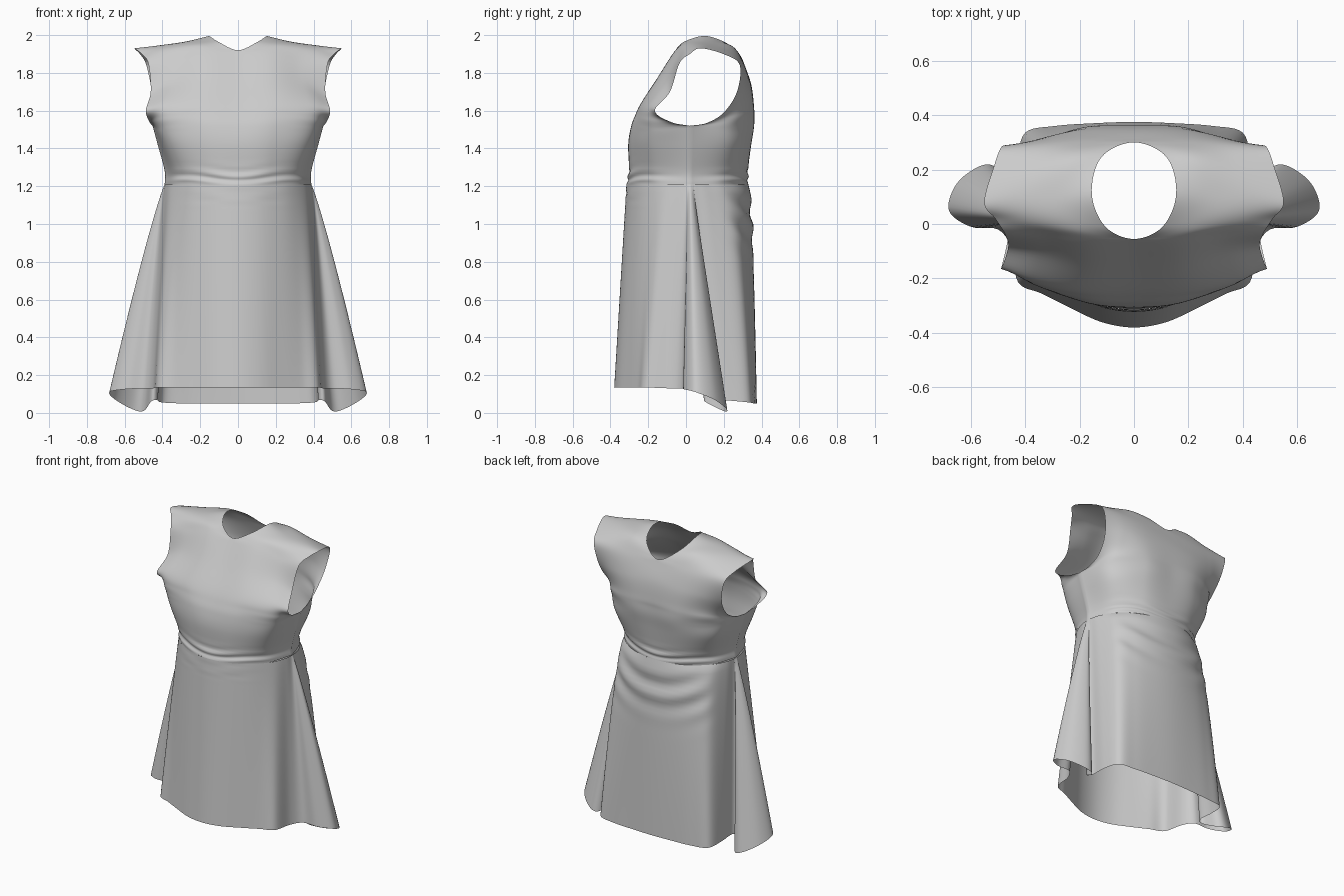
import bpy, bmesh
from math import sin, cos, radians, exp
from mathutils import Vector

if "Cube" in bpy.data.objects:
    bpy.data.objects.remove(bpy.data.objects["Cube"])


def spline(pts, n):
    """Smooth curve through points, mirrored tangent on the centre plane."""
    def end(a, b):
        return Vector((-b.x, b.y, b.z)) if abs(a.x) < 1e-5 < b.x else 2 * a - b
    p = [end(pts[0], pts[1])] + pts + [end(pts[-1], pts[-2])]
    out = []
    for k in range(1, len(p) - 2):
        a, b, c, d = p[k - 1:k + 3]
        for j in range(n):
            t = j / n
            out.append(0.5 * (2 * b + (c - a) * t + (2 * a - 5 * b + 4 * c - d) * t * t
                              + (3 * b - a - 3 * c + d) * t ** 3))
    return out + [pts[-1].copy()]


def split_spline(pts, n, corners):
    """Spline broken into separate curves at the given corner points."""
    ks = [0] + corners + [len(pts) - 1]
    out = []
    for a, b in zip(ks, ks[1:]):
        out = out[:-1] + spline(pts[a:b + 1], n)
    return out


def cloth(name, grid):
    """Skin a grid of points, then mirror it to the other side."""
    bm = bmesh.new()
    rows = [[bm.verts.new(p) for p in r] for r in grid]
    for r, s in zip(rows, rows[1:]):
        for j in range(len(r) - 1):
            bm.faces.new((r[j], r[j + 1], s[j + 1], s[j]))
    bmesh.ops.remove_doubles(bm, verts=bm.verts, dist=0.0004)
    bmesh.ops.recalc_face_normals(bm, faces=bm.faces)
    me = bpy.data.meshes.new(name)
    bm.to_mesh(me)
    bm.free()
    ob = bpy.data.objects.new(name, me)
    bpy.context.collection.objects.link(ob)
    m = ob.modifiers.new("mirror", 'MIRROR')
    m.use_clip = True
    for f in me.polygons:
        f.use_smooth = True
    return ob


def waist(deg):
    a = radians(deg)
    x = 0 if abs(deg) == 90 else .388 * cos(a)
    return Vector((x, .02 + (.335 if a < 0 else .31) * sin(a), 1.21))


# Bodice: each row runs centre -> side seam / armhole edge, waist up to shoulder
front = [
    [waist(a) for a in (-90, -62, -33, 0)],
    [(0, -.302, 1.28), (.17, -.277, 1.28), (.32, -.175, 1.28), (.388, .02, 1.28)],
    [(0, -.306, 1.42), (.19, -.285, 1.42), (.37, -.19, 1.42), (.425, .02, 1.42)],
    [(0, -.292, 1.51), (.2, -.277, 1.515), (.4, -.19, 1.505), (.452, .02, 1.52)],
    [(0, -.27, 1.57), (.2, -.262, 1.575), (.4, -.205, 1.56), (.468, -.08, 1.54)],
    [(0, -.235, 1.64), (.2, -.235, 1.64), (.38, -.2, 1.63), (.488, -.165, 1.60)],
    [(0, -.15, 1.77), (.18, -.15, 1.77), (.34, -.11, 1.75), (.462, -.085, 1.70)],
    [(0, -.055, 1.92), (.18, -.06, 1.91), (.34, -.045, 1.87), (.475, -.035, 1.85)],
    [(.105, -.01, 1.965), (.24, 0, 1.955), (.38, .01, 1.93), (.51, .02, 1.90)],
    [(.155, .11, 1.995), (.28, .1, 1.965), (.42, .1, 1.945), (.55, .08, 1.93)],
]
back = [
    [(.12, .245, 1.94), (.23, .235, 1.945), (.37, .22, 1.92), (.515, .21, 1.895)],
    [(0, .30, 1.87), (.19, .3, 1.86), (.34, .295, 1.85), (.485, .285, 1.84)],
    [(0, .345, 1.74), (.2, .34, 1.73), (.34, .315, 1.72), (.455, .27, 1.70)],
    [(0, .36, 1.62), (.2, .35, 1.62), (.35, .29, 1.61), (.44, .2, 1.59)],
    [(0, .36, 1.57), (.2, .352, 1.57), (.37, .27, 1.56), (.443, .11, 1.535)],
    [(0, .358, 1.51), (.2, .346, 1.51), (.385, .235, 1.505), (.452, .02, 1.52)],
    [(0, .345, 1.42), (.2, .33, 1.42), (.37, .23, 1.42), (.425, .02, 1.42)],
    [(0, .328, 1.28), (.18, .303, 1.28), (.32, .2, 1.28), (.388, .02, 1.28)],
    [waist(a) for a in (90, 62, 33, 0)],
]
N = 8
rows = [[Vector(p) for p in r] for r in front + back]
# the neckline breaks column 0, the underarm points break column 3
breaks = [[7, 11], [], [], [3, 15]]
cols = [split_spline([r[c] for r in rows], N, breaks[c]) for c in range(4)]
grid = [spline([c[i] for c in cols], 12) for i in range(len(cols[0]))]
# soft gathers just above the waist
for r in grid:
    for j, p in enumerate(r[:-1]):
        fade = min(1, (len(r) - 1 - j) / 10) * min(1, max(0, p.z - 1.21) / .02)
        amp = 0.006 * exp(-((p.z - 1.24) / 0.05) ** 2) * fade
        p.y += amp * sin(p.z * 120 + 2 * cos(p.x * 11)) * (1 if p.y > 0 else -1)
cloth("bodice", grid)

# Skirt: hem outline with side folds (x, y, z, waist angle it hangs from)
hem = [(0, -.38, .135, -90), (.12, -.36, .135, -73), (.24, -.305, .135, -55),
       (.34, -.255, .135, -40), (.425, -.215, .135, -24), (.45, -.09, .13, -10),
       (.50, -.02, .13, -3), (.60, -.01, .125, -1), (.68, .05, .11, 0),
       (.65, .15, .07, 1), (.56, .215, .02, 2), (.50, .20, .01, 3),
       (.46, .10, .06, 4), (.425, .12, .07, 7), (.425, .23, .065, 16),
       (.40, .335, .055, 32), (.29, .36, .05, 52), (.15, .37, .05, 72), (0, .375, .05, 90)]
tops = [waist(h[3]) for h in hem]
skirt = []
STEPS = 44
for i in range(STEPS + 1):
    t = i / STEPS
    ring = []
    for h, w in zip(hem, tops):
        p = w.lerp(Vector(h[:3]), t)
        # side folds flare quickly, the back panel fills out over the hips
        p.x = w.x + (h[0] - w.x) * t ** .88
        k = min(1, max(0, h[3] - 5) / 28)
        p.y = w.y + (h[1] - w.y) * (t + (t ** .5 - t) * k)
        ring.append(p)
    ring = spline(ring, 6)
    for p in ring:
        # hanging swags at the back, small gathers at the front waist
        top = min(1, t / .05)
        if p.y > .2 and p.x < .42:
            e = min(1, (p.y - .2) * 10) * exp(-((p.z - 1.03) / .14) ** 2) * top
            p.y += .010 * e * sin(40 * (p.z - 1.1 * p.x * p.x) + 2 * p.x)
        elif p.y < -.15:
            e = exp(-((p.z - 1.18) / .05) ** 2) * min(1, (-.15 - p.y) * 10) * top
            p.y -= .004 * e * sin(p.z * 110 + 2 * cos(p.x * 11))
    skirt.append(ring)
cloth("skirt", skirt)
